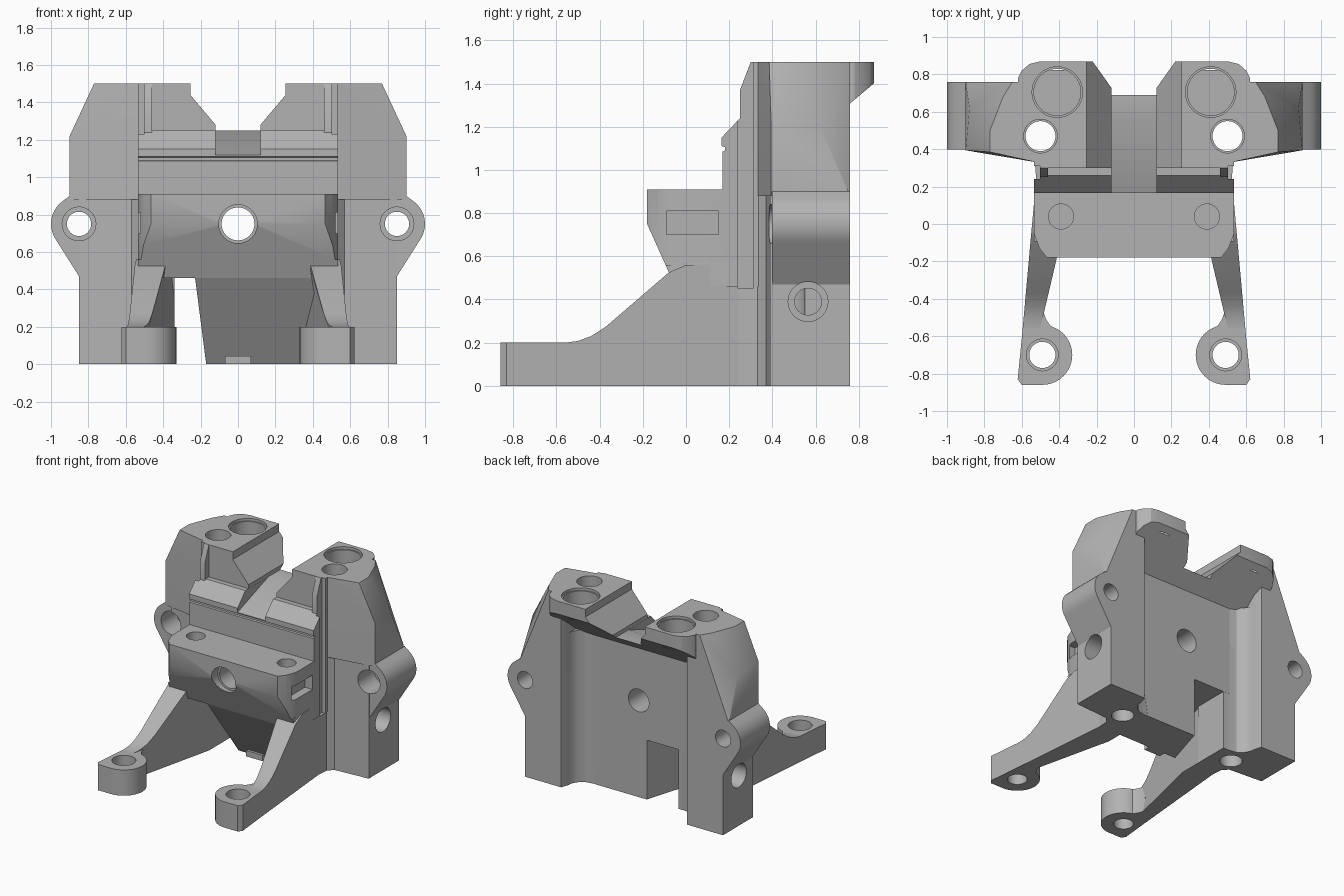
import bpy, bmesh, math

if "Cube" in bpy.data.objects:
    bpy.data.objects.remove(bpy.data.objects["Cube"])

grey = bpy.data.materials.new("plain grey")
grey.use_nodes = True
COLOUR = (0.45, 0.45, 0.45, 1)
grey.diffuse_color = COLOUR
grey.node_tree.nodes["Principled BSDF"].inputs["Base Color"].default_value = COLOUR


def finish(name, bm):
    bmesh.ops.recalc_face_normals(bm, faces=bm.faces)
    mesh = bpy.data.meshes.new(name)
    bm.to_mesh(mesh)
    bm.free()
    mesh.materials.append(grey)
    obj = bpy.data.objects.new(name, mesh)
    bpy.context.scene.collection.objects.link(obj)
    return obj


def place(axis, a, b, c):
    return {"x": (c, a, b), "y": (a, c, b), "z": (a, b, c)}[axis]


def prism(name, pts, axis, lo, hi):
    """Extrude an outline along an axis; lo and hi may depend on the point."""
    bm = bmesh.new()
    ends = []
    for end in (lo, hi):
        ends.append([bm.verts.new(place(axis, a, b, end(a) if callable(end) else end))
                     for a, b in pts])
    bm.faces.new(ends[0])
    bm.faces.new(ends[1])
    for i in range(len(pts)):
        j = (i + 1) % len(pts)
        bm.faces.new((ends[0][i], ends[0][j], ends[1][j], ends[1][i]))
    return finish(name, bm)


def hull(name, points):
    bm = bmesh.new()
    verts = [bm.verts.new(p) for p in points]
    result = bmesh.ops.convex_hull(bm, input=verts)
    spare = {v for v in result["geom_interior"] if isinstance(v, bmesh.types.BMVert)}
    bmesh.ops.delete(bm, geom=list(spare), context="VERTS")
    bmesh.ops.dissolve_limit(bm, angle_limit=0.01, verts=bm.verts, edges=bm.edges)
    return finish(name, bm)


def circle(a, b, r, n=40):
    return [(a + r * math.cos(2 * math.pi * i / n), b + r * math.sin(2 * math.pi * i / n))
            for i in range(n)]


def rect(a0, b0, a1, b1):
    return [(a0, b0), (a1, b0), (a1, b1), (a0, b1)]


def flip(pts, s):
    return [(s * p[0], *p[1:]) for p in pts]


def leg_inner(y):
    return max(.34, .37 - .235 * y)


def leg_outer(y):
    return .545 - .09 * y


parts, cutters = [], []


def drill(a, b, r, axis, lo, hi):
    cutters.append(prism("hole_cutter", circle(a, b, r), axis, lo, hi))


# central body with the nose, lip and sloping back top
core = prism("core_body", [(.58, .46), (.58, 1.156), (.69, 1.25), (.26, 1.25), (.165, 1.15),
             (.165, 1.11), (.18, 1.105), (.18, 1.09), (.17, 1.085), (.17, .91), (-.18, .91),
             (-.18, .75), (-.05, .46)], "x", -.535, .535)
parts.append(core)

# tapering tongue below the nose, beside the open notch
parts.append(hull("lower_tongue", [(-.23, -.052, .465), (.44, -.052, .465), (-.07, .58, .47),
             (.44, .58, .47), (-.17, .25, 0), (.35, .25, 0), (-.07, .58, 0), (.36, .58, 0)]))
parts.append(prism("bottom_tab", rect(-.07, .2, .07, .34), "z", 0, .045))

# overhanging crown
half = [(.46, .3), (.53, .35), (.6, .39), (.62, .78), (.6, .82), (.56, .855), (.5, .87)]
crown = prism("crown", half + flip(half[::-1], -1), "z", 1.1, 1.5)
parts.append(crown)

# rounded inner corner of the back recess
fillet = [(.52, .7), (.515, .66), (.49, .62), (.45, .59), (.39, .579)]

for s, side in ((1, "left"), (-1, "right")):
    # rear pillar, shoulder and lug
    parts.append(prism("pillar_" + side, flip([(.34, .3), (.52, .2), (.53, .33), (.57, .37),
                 (.85, .39), (.85, .76), (.54, .76)] + fillet + [(.34, .579)], s), "z", 0, .88))
    parts.append(prism("recess_corner_" + side, flip(fillet + [(.39, .5), (.54, .5), (.54, .7)], s),
                       "z", .86, 1.18))
    parts.append(hull("shoulder_" + side, flip([
        (.52, .33, .88), (.57, .37, .88), (.9, .394, .88), (.9, .76, .88), (.54, .76, .88),
        (.52, .7, .88), (.9, .394, 1.22), (.88, .62, 1.2), (.52, .33, 1.5), (.57, .37, 1.5),
        (.77, .385, 1.5), (.77, .5, 1.5), (.7, .68, 1.5), (.65, .76, 1.5), (.54, .76, 1.5),
        (.52, .7, 1.5)], s)))
    outline = circle(.85, .75, .15) + [(.9, .9), (.7, .9), (.85, .47), (.7, .47)]
    parts.append(hull("lug_" + side, [(s * x, y, z) for x, z in outline for y in (.398, .76)]))

    # post in front of the crown
    parts.append(prism("post_" + side, [(.25, 1.2), (.25, 1.37), (.3, 1.5), (.4, 1.5), (.4, 1.2)],
                       "x", s * .46, s * .534))

    # leg and foot
    parts.append(prism("leg_" + side, [(.4, 0), (.13, 0), (-.7, 0), (-.7, .199), (-.56, .2),
                 (-.5, .208), (-.44, .23), (-.37, .275), (-.08, .525), (0, .56), (.13, .56),
                 (.4, .56)], "x",
                 lambda y, s=s: s * leg_inner(y), lambda y, s=s: s * leg_outer(y)))
    plan = [(min(x, leg_outer(y)), y) for x, y in circle(.49, -.7, .16)]
    plan += [(.6, -.86), (.622, -.83), (.595, -.56)]
    parts.append(hull("foot_" + side, [(s * x, y, z) for x, y in plan for z in (0, .2)]))
    # web rounding the leg into the foot
    parts.append(prism("foot_web_" + side, flip([(.56, -.62), (.4, -.6), (.44, -.555), (.47, -.51),
                 (.488, -.46), (.54, -.46)], s), "z", 0, .2))

    # holes: foot, lug, pillar side, vertical bolt, large bore, nose top
    drill(s * .49, -.7, .07, "z", -.1, .4)
    drill(s * .49, -.7, .085, "z", .1, .25)
    drill(s * .85, .75, .065, "y", .2, .9)
    drill(s * .85, .75, .09, "y", .3, .58)
    drill(.565, .39, .062, "x", s * .5, s * 1.1)
    drill(.565, .39, .092, "x", s * .66, s * 1.1)
    drill(s * .5, .47, .08, "z", -.1, 1.7)
    drill(s * .5, .47, .09, "z", 1.35, 1.7)
    drill(s * .41, .705, .125, "z", 1.36, 1.7)
    drill(s * .41, .705, .135, "z", 1.48, 1.7)
    drill(s * .39, .04, .067, "z", .84, 1.0)

    # side pocket, vertical groove and nose corner chamfer
    cutters.append(prism("pocket_cutter", rect(-.09, .7, .15, .81), "x", s * .47, s * .7))
    cutters.append(prism("groove_cutter", rect(.24, .45, .31, 1.6), "x", s * .503, s * .7))
    cutters.append(prism("chamfer_cutter", flip([(.54, -.04), (.505, -.13), (.458, -.19),
                   (.458, -.3), (.56, -.3), (.56, -.04)], s), "z", .56, 1.0))

# central hole through the nose and back
drill(0, .75, .088, "y", -.5, 1)
drill(0, .75, .103, "y", -.5, -.1)

# central V channel with a sloping floor
vee = [(.12, 1.249), (.12, 1.28), (.255, 1.44), (.255, 1.7)]
cutters.append(prism("channel_cutter", vee + flip(vee[::-1], -1), "y", .0, 1.1))
cutters.append(prism("floor_cutter", [(.1, 1.095), (.54, 1.249), (.54, 1.3), (.1, 1.3)],
                     "x", -.119, .119))
under = prism("underside_cutter", [(.58, .9), (.58, 1.156), (1, 1.51), (1, .9)], "x", -.8, .8)


# cut each part with the cutters that reach it
def bounds(obj):
    cs = [v.co for v in obj.data.vertices]
    return [(min(c[i] for c in cs), max(c[i] for c in cs)) for i in range(3)]


def touches(a, b):
    return all(p[0] < q[1] and q[0] < p[1] for p, q in zip(bounds(a), bounds(b)))


for part in parts:
    tools = [c for c in cutters if touches(part, c)]
    if part is crown:
        tools.append(under)
    for tool in tools:
        mod = part.modifiers.new("cut", "BOOLEAN")
        mod.operation = "DIFFERENCE"
        mod.solver = "EXACT"
        mod.object = tool
bpy.context.view_layer.update()
graph = bpy.context.evaluated_depsgraph_get()
cut_meshes = [bpy.data.meshes.new_from_object(p.evaluated_get(graph)) for p in parts]
for part, mesh in zip(parts, cut_meshes):
    part.modifiers.clear()
    part.data = mesh
for tool in cutters + [under]:
    bpy.data.objects.remove(tool)

# smooth the bores and rounded ends, keep edges sharp
bpy.ops.object.select_all(action="DESELECT")
for part in parts:
    part.select_set(True)
bpy.context.view_layer.objects.active = core
bpy.ops.object.shade_smooth_by_angle(angle=math.radians(25))
